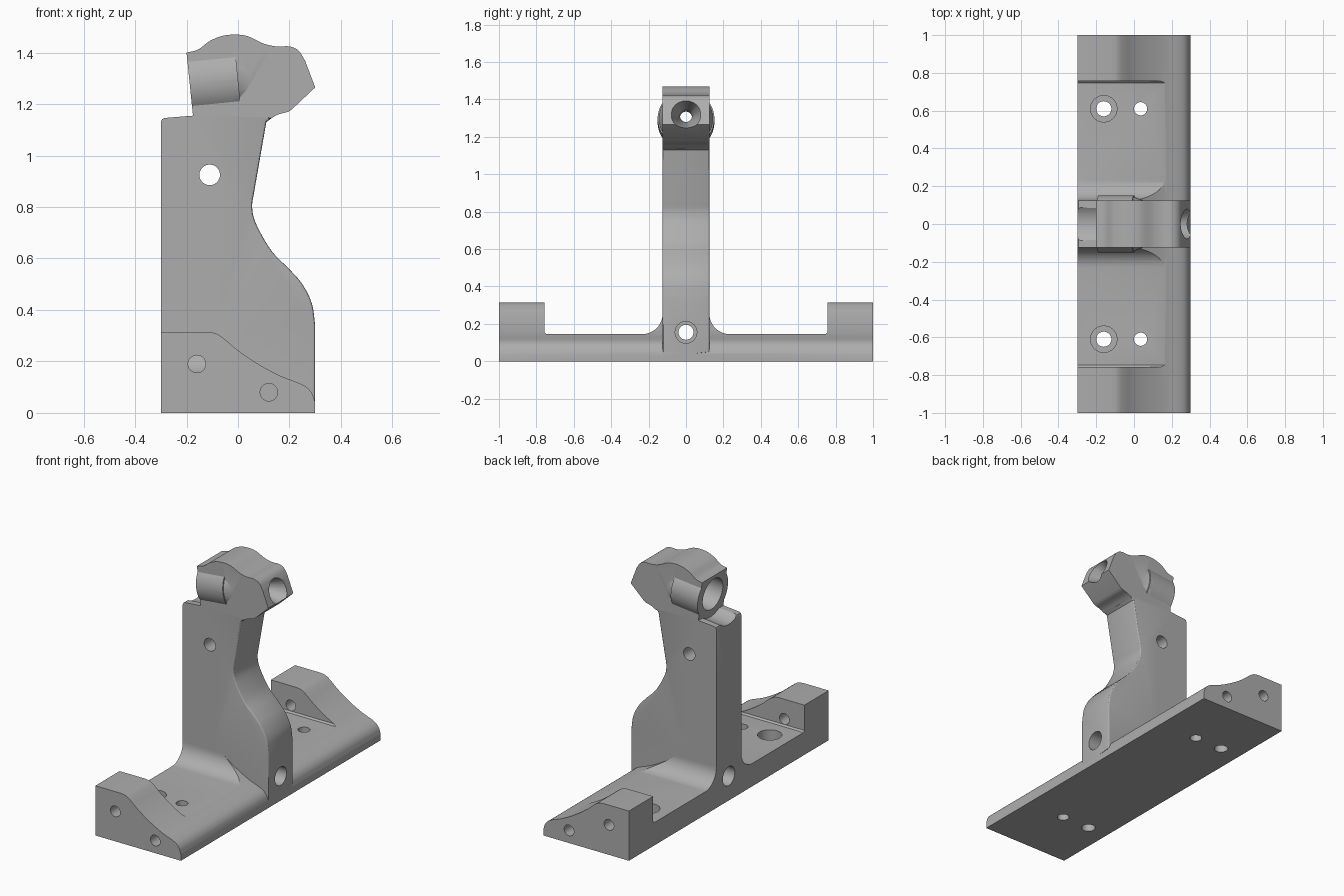
import bpy, bmesh, math
from mathutils import Vector

if "Cube" in bpy.data.objects:
    bpy.data.objects.remove(bpy.data.objects["Cube"])

grey = bpy.data.materials.new("plain grey")
grey.use_nodes = True
colour = (0.42, 0.42, 0.42, 1)
grey.diffuse_color = colour
grey.node_tree.nodes["Principled BSDF"].inputs["Base Color"].default_value = colour


def spline(points, steps=6):
    """Smooth curve through a few 2D points."""
    p = [Vector(q) for q in points]
    p = [p[0] * 2 - p[1]] + p + [p[-1] * 2 - p[-2]]
    out = []
    for a, b, c, d in zip(p, p[1:], p[2:], p[3:]):
        for i in range(steps):
            t = i / steps
            out.append(0.5 * (2 * b + (c - a) * t + (2 * a - 5 * b + 4 * c - d) * t * t
                              + (3 * b - a - 3 * c + d) * t ** 3))
    return [tuple(v) for v in out] + [tuple(points[-1])]


def finish(name, bm):
    bmesh.ops.recalc_face_normals(bm, faces=bm.faces)
    mesh = bpy.data.meshes.new(name)
    bm.to_mesh(mesh)
    bm.free()
    mesh.materials.append(grey)
    ob = bpy.data.objects.new(name, mesh)
    bpy.context.collection.objects.link(ob)
    return ob


def prism(name, outline, axis, lo, hi, soften=None):
    """Extrude an outline along x or y; soften picks cap edges to round."""
    bm = bmesh.new()
    place = (lambda u, v: (lo, u, v)) if axis == "x" else (lambda u, v: (u, lo, v))
    cap = bm.faces.new([bm.verts.new(place(u, v)) for u, v in outline])
    new = bmesh.ops.extrude_face_region(bm, geom=[cap])["geom"]
    shift = Vector((hi - lo, 0, 0)) if axis == "x" else Vector((0, hi - lo, 0))
    bmesh.ops.translate(bm, vec=shift, verts=[g for g in new if isinstance(g, bmesh.types.BMVert)])
    if soften:
        edges = [e for e in bm.edges if abs(e.verts[0].co.y - e.verts[1].co.y) < 1e-5
                 and all(soften(v.co) for v in e.verts)]
        bmesh.ops.bevel(bm, geom=edges, offset=0.01, segments=3, profile=0.5, affect="EDGES")
    return finish(name, bm)


def rod(name, start, end, r1, r2=None):
    """Cylinder or cone between two points."""
    start, end = Vector(start), Vector(end)
    way = end - start
    bm = bmesh.new()
    bmesh.ops.create_cone(bm, cap_ends=True, segments=48, radius1=r1,
                          radius2=r1 if r2 is None else r2, depth=way.length)
    bmesh.ops.rotate(bm, matrix=way.to_track_quat("Z", "Y").to_matrix(), verts=bm.verts)
    bmesh.ops.translate(bm, vec=(start + end) / 2, verts=bm.verts)
    return finish(name, bm)


def combine(target, tool, operation="DIFFERENCE"):
    mod = target.modifiers.new("combine", "BOOLEAN")
    mod.operation, mod.solver, mod.object = operation, "EXACT", tool
    bpy.context.view_layer.objects.active = target
    bpy.ops.object.modifier_apply(modifier=mod.name)
    bpy.data.objects.remove(tool)


# Base: sloped section running the whole length
slope = spline([(0.3, 0.04), (0.285, 0.08), (0.25, 0.11), (0.16, 0.146), (0.07, 0.195), (0, 0.243),
                (-0.05, 0.285), (-0.085, 0.308), (-0.12, 0.315)])
bracket = prism("bracket", [(-0.3, 0), (0.3, 0)] + slope + [(-0.3, 0.315)], "y", -1, 1)

# Pockets on each side of the upright, with a rounded inner foot
foot = [(0.235 - 0.11 * math.sin(a), 0.255 - 0.11 * math.cos(a))
        for a in [i * math.pi / 24 for i in range(13)]]
corner = [(0.757, 0.155), (0.747, 0.145)]
for side in (-1, 1):
    pocket = [(side * y, z) for y, z in foot + [(0.125, 0.5), (0.757, 0.5)] + corner]
    combine(bracket, prism("pocket_cutter", pocket, "x", -0.5, 0.5))

# Upright with its curved neck and head
crown = spline([(-0.2, 1.4), (-0.155, 1.412), (-0.11, 1.445), (-0.06, 1.465), (-0.01, 1.47), (0.04, 1.463),
                (0.1, 1.435), (0.15, 1.424), (0.2, 1.424), (0.235, 1.408), (0.26, 1.37)])
chin = spline([(0.3, 1.265), (0.21, 1.18)], 1) + spline([(0.195, 1.17), (0.15, 1.157), (0.11, 1.13)])
neck = spline([(0.063, 0.86), (0.055, 0.8), (0.07, 0.735), (0.13, 0.63), (0.2, 0.558),
               (0.25, 0.5), (0.287, 0.425), (0.3, 0.34)])
shoulder = [(-0.3, 1.13), (-0.295, 1.141), (-0.285, 1.146), (-0.175, 1.155)]
head = crown + chin
outline = [(-0.3, 0.02)] + shoulder + head + neck + [(0.3, 0.05), (0.3, 0.02)]
upright = prism("upright", outline, "y", -0.125, 0.125,
                lambda c: c.x > 0.04 and 0.04 < c.z < 1.14)


def along(t):
    """Point on the slightly tilted bore axis, at the given x."""
    return (t, 0, 1.278 + 0.1 * (t + 0.19))


# Barrel bulging from the head, trimmed to the head outline
barrel = rod("barrel", along(-0.3), along(0.0), 0.152)
combine(barrel, rod("barrel_end", along(-0.02), along(0.06), 0.152, 0.12), "UNION")
combine(barrel, prism("head_trim", [(-0.175, 1.155)] + head, "y", -0.2, 0.2), "INTERSECT")

# Groove in the shoulder in line with the barrel
combine(upright, rod("groove_cutter", along(-0.4), along(-0.186), 0.15))
combine(upright, barrel, "UNION")
combine(bracket, upright, "UNION")

# Bores: barrel, nose, pivot and cable holes
holes = [
    (along(-0.4), along(0.06), 0.1, None),
    (along(-0.1), along(0.4), 0.032, None),
    (along(0.14), along(0.31), 0.03, 0.09),
    ((-0.11, -0.3, 0.925), (-0.11, 0.3, 0.925), 0.04, None),
    ((-0.5, 0, 0.155), (0.5, 0, 0.155), 0.04, None),
    ((-0.5, 0, 0.155), (-0.1, 0, 0.155), 0.06, None),
    ((0.2, 0, 0.155), (0.5, 0, 0.155), 0.058, None),
]
# Screw holes in the floor and in both end blocks
for s in (-1, 1):
    holes += [
        ((-0.16, s * 0.61, -0.1), (-0.16, s * 0.61, 0.3), 0.04, None),
        ((-0.16, s * 0.61, 0.08), (-0.16, s * 0.61, 0.3), 0.07, None),
        ((0.035, s * 0.61, -0.1), (0.035, s * 0.61, 0.3), 0.035, None),
        ((-0.16, s * 0.7, 0.19), (-0.16, s * 1.1, 0.19), 0.034, None),
        ((0.12, s * 0.76, 0.08), (0.12, s * 1.1, 0.08), 0.034, None),
    ]
for start, end, r1, r2 in holes:
    combine(bracket, rod("hole_cutter", start, end, r1, r2))

# Smooth the curves, keep the machined edges sharp
bpy.ops.object.select_all(action="DESELECT")
bracket.select_set(True)
bpy.context.view_layer.objects.active = bracket
bpy.ops.object.shade_smooth_by_angle(angle=math.radians(25))
